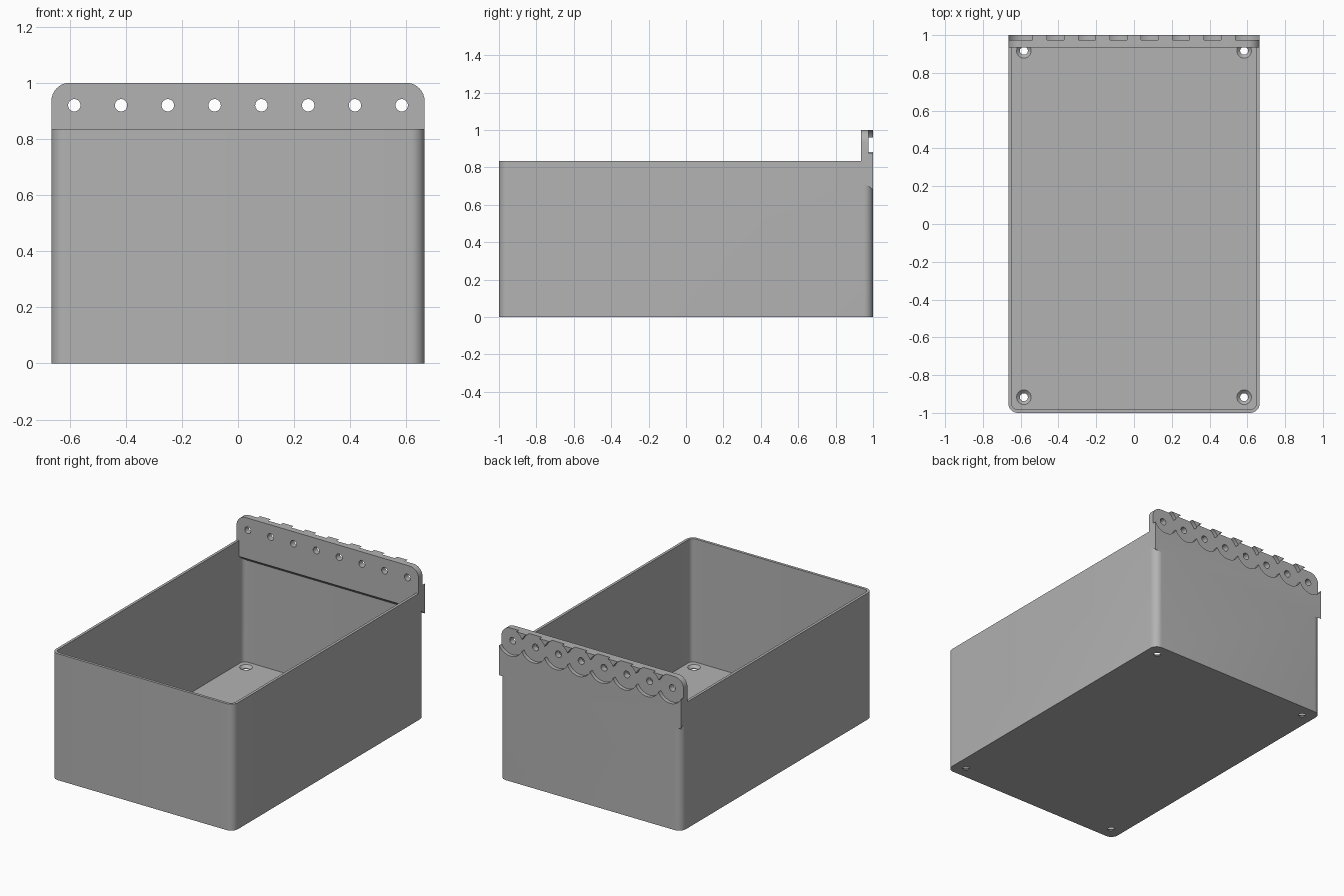
import bpy, bmesh
from math import pi, sin, cos
from mathutils import Matrix, Vector

if "Cube" in bpy.data.objects:
    bpy.data.objects.remove(bpy.data.objects["Cube"], do_unlink=True)

HALF_X, RIM, WALL, FLOOR = 0.665, 0.835, 0.018, 0.022
PLATE_FRONT = 0.935
GREY = (0.45, 0.45, 0.45, 1)

grey = bpy.data.materials.new("plain grey")
grey.use_nodes = True
grey.diffuse_color = GREY
grey.node_tree.nodes["Principled BSDF"].inputs["Base Color"].default_value = GREY


def make_object(name, bm):
    bmesh.ops.recalc_face_normals(bm, faces=bm.faces)
    mesh = bpy.data.meshes.new(name)
    bm.to_mesh(mesh)
    bm.free()
    mesh.materials.append(grey)
    obj = bpy.data.objects.new(name, mesh)
    bpy.context.collection.objects.link(obj)
    return obj


def arc(cx, cy, r, start, steps=8):
    """Quarter-circle points."""
    return [(cx + r * cos(start + pi / 2 * i / steps),
             cy + r * sin(start + pi / 2 * i / steps)) for i in range(steps + 1)]


def rounded_rect(hx, hy, r):
    points = []
    for i, (sx, sy) in enumerate([(1, 1), (-1, 1), (-1, -1), (1, -1)]):
        points += arc(sx * (hx - r), sy * (hy - r), r, i * pi / 2)
    return points


def loft(name, loops):
    """Skin a list of equal-length point loops and cap both ends."""
    bm = bmesh.new()
    rings = [[bm.verts.new(p) for p in loop] for loop in loops]
    for a, b in zip(rings, rings[1:]):
        for i in range(len(a)):
            j = (i + 1) % len(a)
            bm.faces.new((a[i], a[j], b[j], b[i]))
    bm.faces.new(rings[0])
    bm.faces.new(rings[-1])
    return make_object(name, bm)


def cylinders(name, items):
    """Cutter made of separate cones: centre, axis, radii, depth."""
    bm = bmesh.new()
    for centre, axis, r1, r2, depth in items:
        turn = Vector((0, 0, 1)).rotation_difference(Vector(axis)).to_matrix().to_4x4()
        bmesh.ops.create_cone(bm, cap_ends=True, segments=40, radius1=r1, radius2=r2,
                              depth=depth, matrix=Matrix.Translation(centre) @ turn)
    return make_object(name, bm)


def combine(target, tool, operation):
    mod = target.modifiers.new(tool.name, "BOOLEAN")
    mod.operation, mod.object, mod.solver = operation, tool, "EXACT"
    bpy.context.view_layer.objects.active = target
    bpy.ops.object.modifier_apply(modifier=mod.name)
    bpy.data.objects.remove(tool, do_unlink=True)


# Open bin with rounded upright corners
outer = rounded_rect(HALF_X, 1, 0.05)
inner = rounded_rect(HALF_X - WALL, 1 - WALL, 0.05 - WALL)
levels = [(outer, 0), (outer, RIM), (inner, RIM), (inner, FLOOR)]
bin_body = loft("hanging_bin", [[(x, y, z) for x, y in ring] for ring, z in levels])

# Mounting plate with rounded top corners and a sloping underside
r = 0.065
top = arc(HALF_X - r, 1 - r, r, 0) + arc(r - HALF_X, 1 - r, r, pi / 2)


def plate_loop(y, bottom):
    return [(x, y, z) for x, z in top + [(-HALF_X, bottom), (HALF_X, bottom)]]


plate = loft("mounting_plate", [plate_loop(PLATE_FRONT, 0.73), plate_loop(1, 0.68)])
combine(bin_body, plate, "UNION")

# Row of round recesses and screw holes across the back of the plate
hole_x = [(i - 3.5) / 6 for i in range(8)]
for name, row in (("recesses_a", hole_x[::2]), ("recesses_b", hole_x[1::2])):
    combine(bin_body, cylinders(name, [((x, 1, 0.92), (0, 1, 0), 0.092, 0.092, 0.05)
                                       for x in row]), "DIFFERENCE")
combine(bin_body, cylinders("plate_holes", [((x, 0.96, 0.92), (0, 1, 0), 0.022, 0.022, 0.2)
                                            for x in hole_x]), "DIFFERENCE")

# Countersunk holes in the floor corners
corners = [(sx * 0.583, sy * 0.917) for sx in (-1, 1) for sy in (-1, 1)]
combine(bin_body, cylinders("floor_holes", [((x, y, 0), (0, 0, 1), 0.021, 0.021, 0.1)
                                            for x, y in corners]), "DIFFERENCE")
combine(bin_body, cylinders("countersinks", [((x, y, 0.015), (0, 0, 1), 0.02, 0.042, 0.02)
                                             for x, y in corners]), "DIFFERENCE")

# Smooth the rounded corners, keep the edges crisp
bpy.ops.object.select_all(action="DESELECT")
bin_body.select_set(True)
bpy.context.view_layer.objects.active = bin_body
bpy.ops.object.shade_smooth_by_angle(angle=pi / 6)
